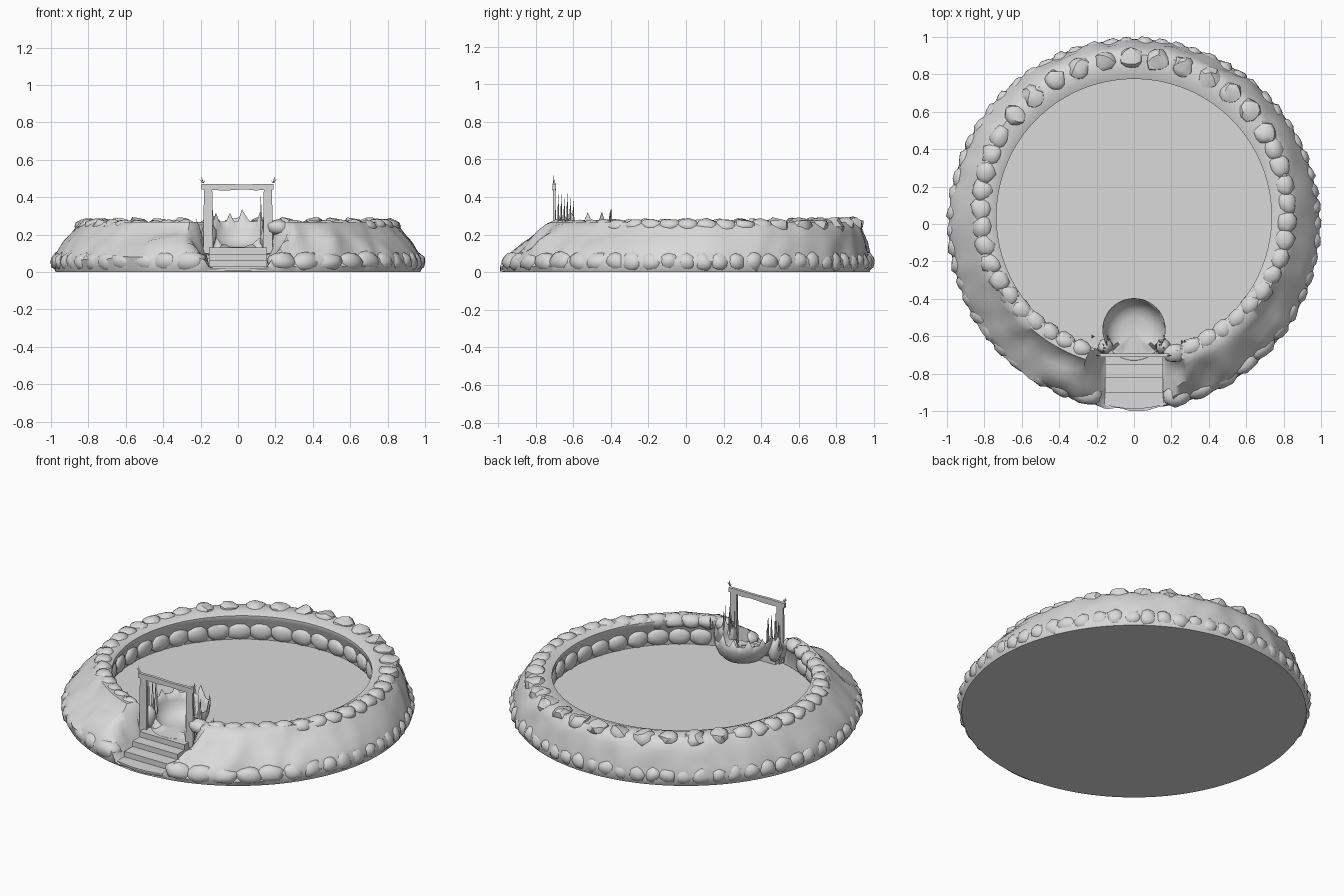
import bpy, bmesh, math, random
from mathutils import Vector, Matrix, noise

random.seed(4)
old = bpy.data.objects.get("Cube")
if old:
    bpy.data.objects.remove(old)

stone = bpy.data.materials.new("pale_grey_stone")
stone.use_nodes = True
GREY = (0.7, 0.7, 0.7, 1)
stone.diffuse_color = GREY
stone.node_tree.nodes["Principled BSDF"].inputs["Base Color"].default_value = GREY


def finish(name, bm, angle=None):
    """Turn a bmesh into an object, smooth shaded if an angle is given."""
    bmesh.ops.recalc_face_normals(bm, faces=bm.faces)
    mesh = bpy.data.meshes.new(name)
    bm.to_mesh(mesh)
    bm.free()
    mesh.materials.append(stone)
    obj = bpy.data.objects.new(name, mesh)
    bpy.context.collection.objects.link(obj)
    if angle:
        bpy.ops.object.select_all(action='DESELECT')
        obj.select_set(True)
        bpy.context.view_layer.objects.active = obj
        bpy.ops.object.shade_smooth_by_angle(angle=math.radians(angle))
    return obj


def frontness(a):
    """0 on the back and sides, 1 at the entrance."""
    t = min(1, max(0, (-math.sin(a) - 0.3) / 0.6))
    return t * t * (3 - 2 * t)


def box(bm, lo, hi):
    lo, hi = Vector(lo), Vector(hi)
    m = Matrix.Translation((lo + hi) / 2) @ Matrix.Diagonal((*(hi - lo), 1))
    return bmesh.ops.create_cube(bm, size=1, matrix=m)["verts"]


def boulder(bm, pos, a, size, rough):
    """Lumpy rock; size is radial, tangential, vertical."""
    m = Matrix.Translation(pos) @ Matrix.Rotation(a, 4, 'Z') @ Matrix.Diagonal((*size, 1))
    verts = bmesh.ops.create_icosphere(bm, subdivisions=2, radius=1)["verts"]
    seed = Vector((random.uniform(0, 50), random.uniform(0, 50), 0))
    for v in verts:
        v.co = m @ (v.co * (1 + rough * noise.noise(v.co * 1.3 + seed)))
    return verts


# Earth mound: (radius, height, centre y) from base edge over the rim to the inner wall
PROFILE = [(0.975, 0, 0), (0.988, 0.03, 0), (0.985, 0.07, 0), (0.962, 0.11, 0.01), (0.93, 0.16, 0.035),
           (0.895, 0.2, 0.055), (0.868, 0.235, 0.07), (0.835, 0.266, 0.07), (0.765, 0.266, 0.055),
           (0.735, 0.25, 0.04), (0.735, 0.225, 0.04), (0.77, 0.18, 0.04), (0.77, 0.07, 0.04)]
SEG = 240
bm = bmesh.new()
rings = []
for k, (r, z, cy) in enumerate(PROFILE):
    ring = []
    for i in range(SEG):
        a = math.tau * i / SEG
        p = Vector((r * math.cos(a), cy + r * math.sin(a), z))
        if 1 < k < 7:
            rough = 0.014 + 0.02 * frontness(a)
            p.z += rough * noise.noise(p * 7)
            p.xy *= 1 + rough * noise.noise(p * 9)
        if p.y < -0.5:  # entrance cutting, steep by the gate and flaring outwards
            steep = 1.5 + 30 * max(0, p.y + 0.76)
            p.z = min(p.z, 0.02 + max(0, abs(p.x) - 0.15) * steep)
        ring.append(bm.verts.new(p))
    rings.append(ring)
for lo, hi in zip(rings, rings[1:]):
    for i in range(SEG):
        j = (i + 1) % SEG
        bm.faces.new((lo[i], lo[j], hi[j], hi[i]))
bm.faces.new(rings[0])
finish("earth_mound", bm, 45)

# Sunken arena floor
bm = bmesh.new()
bmesh.ops.create_circle(bm, cap_ends=True, segments=72, radius=0.765,
                        matrix=Matrix.Translation((0, 0.04, 0.09)))
finish("arena_floor", bm)

# Stones around the foot of the mound, half sunk into it and larger in front
bm = bmesh.new()
a = math.radians(-90) + 0.25
end = a + math.tau - 0.46
while a < end:
    f = frontness(a)
    w = random.uniform(0.056, 0.066) + 0.03 * f
    r = 0.95 - 0.005 * f
    boulder(bm, (r * math.cos(a), r * math.sin(a), 0.054), a,
            (0.052 + 0.006 * f, w, random.uniform(0.05, 0.058)), 0.22)
    a += w * 1.5 / 0.95
for v in bm.verts:
    v.co.z = max(v.co.z, 0.002)
finish("foot_stones", bm, 60)

# Rim stones: broken, flat topped at the back and rounded elsewhere
rounded, broken = bmesh.new(), bmesh.new()
a = math.radians(-90) + 0.28
end = a + math.tau - 0.56
while a < end:
    f = frontness(a)
    back = math.sin(a) > 0.5
    r = 0.815 - 0.025 * f
    pos = Vector((r * math.cos(a), 0.07 + r * math.sin(a), 0.243 - 0.006 * f))
    if back:
        verts = boulder(broken, pos, a, (0.06, 0.06, 0.06), 0.35)
        tilt = Vector((random.uniform(-.3, .3), random.uniform(-.3, .3), 1))
        for v in verts:  # shear the top off at a random tilt
            limit = 0.285 - tilt.x * (v.co.x - pos.x) - tilt.y * (v.co.y - pos.y)
            v.co.z = min(v.co.z, limit)
    else:
        boulder(rounded, pos, a, (0.056 - 0.006 * f, 0.066, 0.042), 0.25)
    a += 0.175 if back else 0.122
finish("rounded_rim_stones", rounded, 60)
finish("broken_rim_stones", broken, 35)

# Stones lining the inside wall below the overhanging lip
bm = bmesh.new()
for i in range(40):
    a = math.tau * i / 40
    if math.sin(a) > -0.95:
        pos = (0.775 * math.cos(a), 0.04 + 0.775 * math.sin(a), 0.135)
        boulder(bm, pos, a, (0.028, 0.068, 0.055), 0.2)
finish("inner_wall_stones", bm, 60)

# Entrance steps; the lowest has a bowed front edge
bm = bmesh.new()
for front, back, top in ((-0.9, -0.8, 0.064), (-0.82, -0.73, 0.097), (-0.75, -0.66, 0.13)):
    box(bm, (-0.155, front, 0.005), (0.155, back, top))
arc = [(0.2 * t / 4, -0.988 + 0.035 * (t / 4) ** 2) for t in range(-4, 5)] + [(0.16, -0.86), (-0.16, -0.86)]
low = bm.faces.new([bm.verts.new((x, y, 0.005)) for x, y in arc])
up = bmesh.ops.extrude_face_region(bm, geom=[low])["geom"]
bmesh.ops.translate(bm, vec=(0, 0, 0.025), verts=[g for g in up if isinstance(g, bmesh.types.BMVert)])
finish("entrance_steps", bm)

# Rounded bowl behind the gate: jagged top edge, open and level towards the steps
BOWL_Y = -0.565
bm = bmesh.new()
levels = []
N = 48
for r, z in ((0.0, 0.13), (0.07, 0.134), (0.11, 0.148), (0.14, 0.18), (0.158, 0.225), (0.165, 0.27)):
    row = []
    for i in range(N):
        a = math.tau * i / N
        x, y = r * math.cos(a), BOWL_Y + r * math.sin(a)
        top = z + (random.uniform(0.015, 0.05) if i % 4 == 2 and z > 0.26 else 0)
        if i == N // 4 - 1 and z > 0.26:
            top = 0.335
        row.append(bm.verts.new((x, y, top if y > -0.66 else 0.131)))
    levels.append(row)
for lo, hi in zip(levels, levels[1:]):
    for i in range(N):
        j = (i + 1) % N
        bm.faces.new((lo[i], lo[j], hi[j], hi[i]))
bmesh.ops.remove_doubles(bm, verts=bm.verts, dist=0.0005)
bowl = finish("entrance_bowl", bm, 50)
shell = bowl.modifiers.new("thickness", 'SOLIDIFY')
shell.thickness = 0.004

# Rounded cheeks beside the gate
bm = bmesh.new()
for s in (-1, 1):
    boulder(bm, (s * 0.155, -0.655, 0.19), 0, (0.04, 0.042, 0.075), 0.25)
finish("gate_cheeks", bm, 60)

# Gate posts and slightly crooked lintel
bm = bmesh.new()
for s in (-1, 1):
    for v in box(bm, (s * 0.16 - 0.026, -0.708, 0.1), (s * 0.16 + 0.026, -0.694, 0.45)):
        if v.co.z > 0.3:
            v.co.x = s * 0.16 + (v.co.x - s * 0.16) * 0.85
finish("gate_posts", bm)
bm = bmesh.new()
box(bm, (-0.195, -0.71, 0.44), (0.19, -0.692, 0.47))
bmesh.ops.subdivide_edges(bm, edges=[e for e in bm.edges if abs(e.verts[0].co.x - e.verts[1].co.x) > 0.1], cuts=7)
for v in bm.verts:
    v.co.z += 0.008 * noise.noise(Vector((v.co.x * 14, 0, v.co.z * 30)))
finish("gate_lintel", bm)


# Thin shards beside the gate, along the rim and on the lintel ends
def shard(bm, base, tip, width):
    base, tip = Vector(base), Vector(tip)
    ring = [bm.verts.new(base + Vector((width * math.cos(t), width * math.sin(t), 0))) for t in (0, 2.1, 4.2)]
    top = bm.verts.new(tip)
    bm.faces.new(ring)
    for i in range(3):
        bm.faces.new((ring[i], ring[(i + 1) % 3], top))


bm = bmesh.new()
for s in (-1, 1):
    for i in range(7):
        y = -0.695 + 0.016 * i
        x = s * random.uniform(0.115, 0.17)
        shard(bm, (x, y, 0.2), (x + random.uniform(-.008, .008), y, random.uniform(0.33, 0.43)), 0.011)
    for i in range(5):
        x, y = s * random.uniform(0.2, 0.38), random.uniform(-0.68, -0.6)
        shard(bm, (x, y, 0.22), (x, y, random.uniform(0.26, 0.29)), 0.012)
    for dx, dz in ((0.02, 0.02), (-0.012, 0.01), (0.008, 0.035)):
        shard(bm, (s * 0.188, -0.703, 0.475), (s * 0.188 + s * dx, -0.703, 0.48 + dz), 0.005)
finish("shards", bm)
